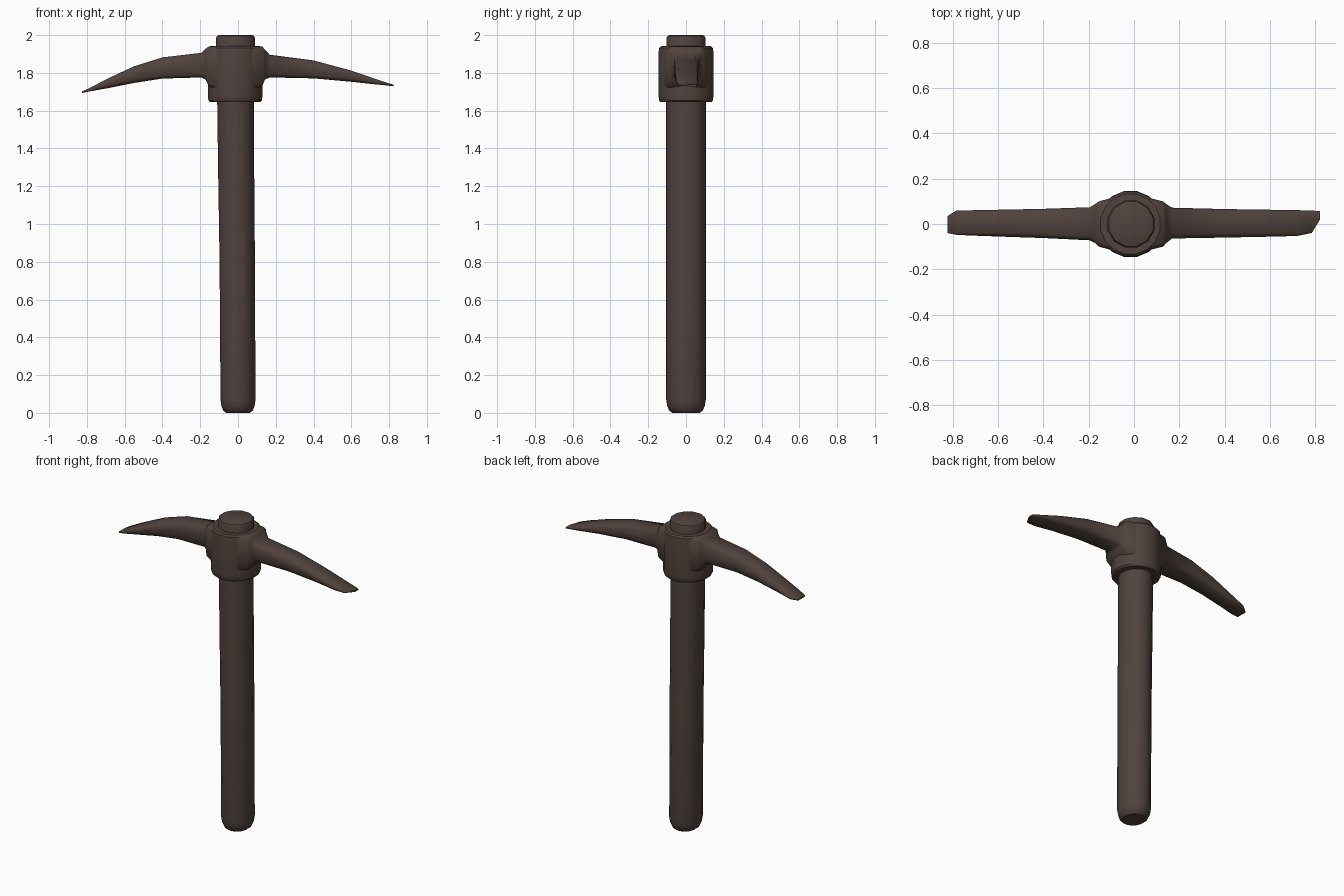
import bpy, bmesh, math
from mathutils import Vector

brown = bpy.data.materials.new("dark_brown")
brown.diffuse_color = (0.082, 0.056, 0.047, 1)


def loft(name, rings, angle=35):
    """Skin a list of equal-length point rings and cap both ends."""
    bm = bmesh.new()
    vs = [[bm.verts.new(p) for p in r] for r in rings]
    n = len(vs[0])
    for a, b in zip(vs, vs[1:]):
        for i in range(n):
            j = (i + 1) % n
            bm.faces.new((a[i], a[j], b[j], b[i]))
    bm.faces.new(vs[0])
    bm.faces.new(vs[-1])
    bmesh.ops.recalc_face_normals(bm, faces=bm.faces)
    me = bpy.data.meshes.new(name)
    bm.to_mesh(me)
    bm.free()
    for p in me.polygons:
        p.use_smooth = True
    me.set_sharp_from_angle(angle=math.radians(angle))
    me.materials.append(brown)
    ob = bpy.data.objects.new(name, me)
    bpy.context.collection.objects.link(ob)
    return ob


def turned(name, profile, sides):
    """Profile rows: z, centre x, radius x, radius y."""
    rings = []
    for z, cx, rx, ry in profile:
        rings.append([Vector((cx + rx * math.cos(t), ry * math.sin(t), z))
                      for t in (2 * math.pi * (i + .5) / sides for i in range(sides))])
    return loft(name, rings)


def blade(name, rows):
    """Rows: x, bottom z, top z, y min, y max; chamfered box sections."""
    rings = []
    for x, lo, hi, y0, y1 in rows:
        c = min(0.018, (hi - lo) * .25)
        rings.append([Vector((x, y, z)) for y, z in (
            (y0 + c, lo), (y1 - c, lo), (y1, lo + c), (y1, hi - c),
            (y1 - c, hi), (y0 + c, hi), (y0, hi - c), (y0, lo + c))])
    return loft(name, rings, 50)


# Handle: slightly leaning round shaft with rounded butt
turned("handle", [
    (0.0, 0.0, .065, .072), (0.012, 0.0, .08, .088), (0.035, 0.0, .09, .099),
    (0.07, 0.0, .095, .105), (0.8, -.004, .096, .106), (1.3, -.010, .098, .106),
    (1.68, -.013, .1, .106)], 14)

# Head socket
turned("socket", [
    (1.645, -.015, .10, .10), (1.645, -.015, .135, .138), (1.655, -.015, .145, .146),
    (1.68, -.015, .147, .148), (1.91, -.016, .147, .148), (1.932, -.016, .144, .145),
    (1.942, -.016, .134, .135), (1.942, -.016, .10, .10)], 16)

# Handle end showing above the socket
turned("handle_top", [
    (1.90, -.013, .107, .107), (1.985, -.013, .107, .107),
    (1.995, -.013, .102, .102), (2.0, -.013, .092, .092)], 12)

# Left and right picks, flaring where they meet the socket
blade("left_pick", [
    (-.08, 1.70, 1.94, -.12, .12), (-.155, 1.73, 1.94, -.10, .10),
    (-.172, 1.765, 1.927, -.084, .088), (-.195, 1.776, 1.906, -.072, .074),
    (-.40, 1.770, 1.882, -.062, .067), (-.55, 1.747, 1.835, -.057, .064),
    (-.69, 1.719, 1.770, -.052, .061), (-.785, 1.702, 1.720, -.048, .060),
    (-.825, 1.694, 1.702, -.040, .034)])
blade("right_pick", [
    (.05, 1.70, 1.94, -.12, .12), (.128, 1.73, 1.94, -.10, .10),
    (.143, 1.765, 1.922, -.084, .088), (.168, 1.776, 1.896, -.064, .072),
    (.40, 1.771, 1.866, -.060, .066), (.60, 1.753, 1.812, -.056, .063),
    (.72, 1.740, 1.771, -.053, .061), (.785, 1.734, 1.749, -.040, .060),
    (.822, 1.729, 1.738, .020, .056)])
